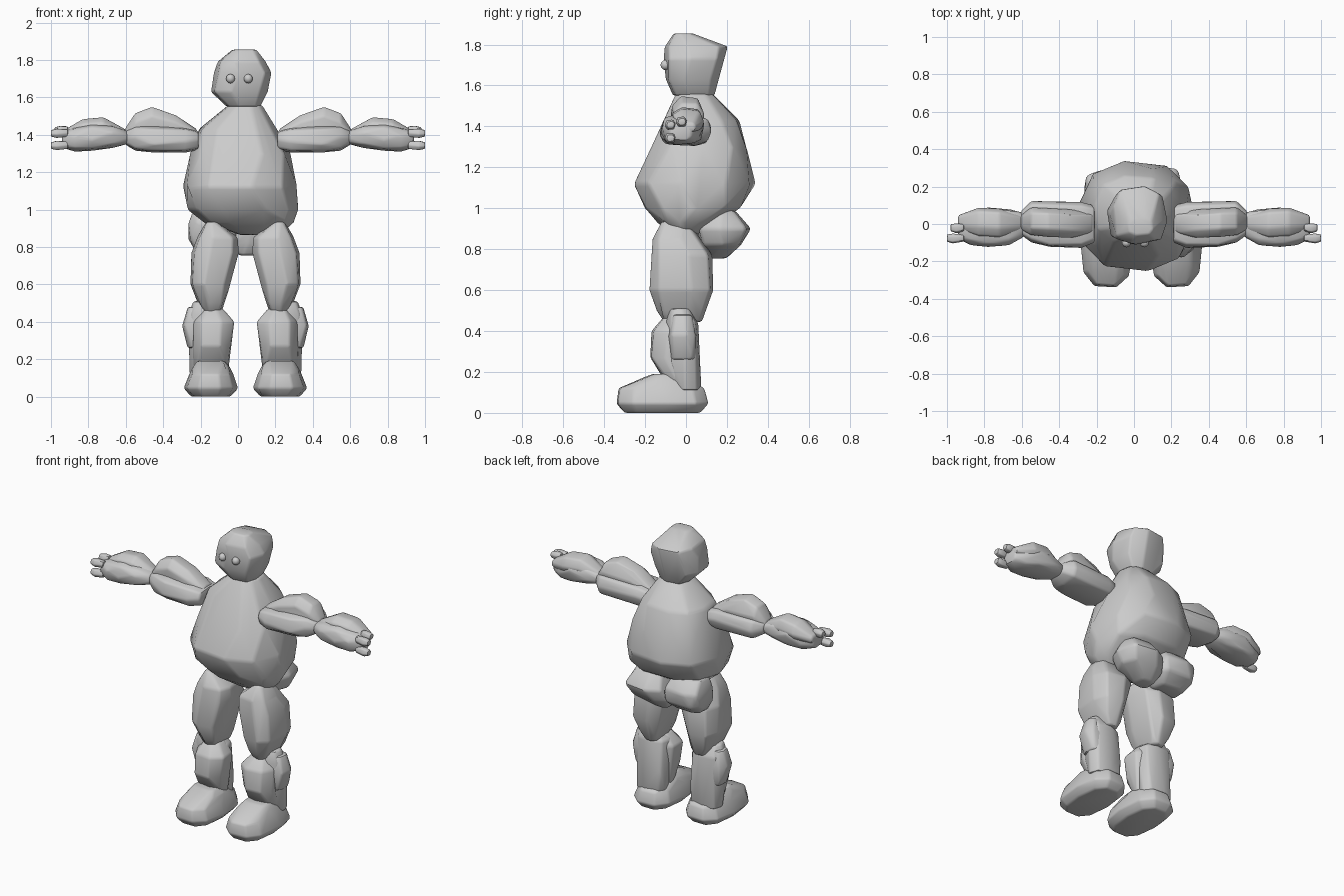
import bpy
import bmesh
import math
import random
from mathutils import Vector

default_cube = bpy.data.objects.get("Cube")
if default_cube:
    bpy.data.objects.remove(default_cube, do_unlink=True)

STONE = (0.6, 0.6, 0.6, 1)
stone = bpy.data.materials.new("grey stone")
stone.use_nodes = True
stone.diffuse_color = STONE
stone.node_tree.nodes["Principled BSDF"].inputs["Base Color"].default_value = STONE

LEG_CENTRE = 0.04


def squash(value, power):
    return math.copysign(abs(value) ** power, value)


def spread(values, low, high):
    """Stretch values so that they run exactly from low to high."""
    least, most = min(values), max(values)
    return [low + (high - low) * (v - least) / (most - least) for v in values]


def place(axis, along, first, second):
    """Turn a position along an axis plus a cross-section point into x, y, z."""
    if axis == "x":
        return Vector((along, first, second))
    return Vector((first, second, along))


def rock(name, axis, rings, sides=8, power=0.75, seed=1, flip=None, chamfer=0.012):
    """Chipped convex stone; each ring is position, min and max of both cross axes."""
    rng = random.Random(seed)
    bm = bmesh.new()
    for along, a_min, a_max, b_min, b_max in rings:
        turn = rng.uniform(-0.2, 0.2)
        angles = [math.tau * i / sides + turn for i in range(sides)]
        first = spread([squash(math.cos(t), power) for t in angles], a_min, a_max)
        second = spread([squash(math.sin(t), power) for t in angles], b_min, b_max)
        for a, b in zip(first, second):
            point = place(axis, along, a, b)
            if flip is not None:
                point.x = 2 * flip - point.x
            bm.verts.new(point)
    hull = bmesh.ops.convex_hull(bm, input=bm.verts[:])
    spare = {g for g in hull["geom_interior"] + hull["geom_unused"]
             if isinstance(g, bmesh.types.BMVert)}
    bmesh.ops.delete(bm, geom=list(spare), context="VERTS")
    bmesh.ops.dissolve_limit(bm, angle_limit=math.radians(9),
                             verts=bm.verts[:], edges=bm.edges[:])
    bmesh.ops.recalc_face_normals(bm, faces=bm.faces[:])
    crisp = [e for e in bm.edges if e.is_manifold and e.calc_face_angle() > 0.4]
    bmesh.ops.bevel(bm, geom=crisp, offset=chamfer, offset_type="OFFSET",
                    segments=2, profile=0.5, affect="EDGES", clamp_overlap=True)
    mesh = bpy.data.meshes.new(name)
    bm.to_mesh(mesh)
    bm.free()
    mesh.materials.append(stone)
    obj = bpy.data.objects.new(name, mesh)
    bpy.context.collection.objects.link(obj)
    bpy.ops.object.select_all(action="DESELECT")
    obj.select_set(True)
    bpy.context.view_layer.objects.active = obj
    bpy.ops.object.shade_smooth_by_angle(angle=math.radians(32))


def pair(name, axis, rings, centre, **options):
    """Build a stone on the left and its mirrored twin on the right."""
    rock("left_" + name, axis, rings, **options)
    rock("right_" + name, axis, rings, flip=centre, **options)


# Head, sloping down toward the back
rock("head", "z", [
    (1.55, -.06, .12, -.065, .14),
    (1.63, -.145, .16, -.1, .16),
    (1.73, -.13, .18, -.11, .185),
    (1.79, -.11, .15, -.105, .205),
    (1.855, -.03, .1, -.06, .03)], power=.65, seed=4, chamfer=0.015)

# Eyes
for side, x in (("right", -.04), ("left", .055)):
    bpy.ops.mesh.primitive_uv_sphere_add(segments=10, ring_count=6, radius=.025,
                                         location=(x, -.1, 1.7))
    eye = bpy.context.object
    eye.name = side + "_eye"
    eye.data.materials.append(stone)
    bpy.ops.object.shade_smooth()

# Body boulder
rock("torso", "z", [
    (1.56, -.05, .13, -.05, .13),
    (1.43, -.21, .21, -.115, .26),
    (1.3, -.255, .28, -.175, .295),
    (1.12, -.295, .315, -.255, .34),
    (1, -.27, .325, -.2, .265),
    (.93, -.18, .3, -.14, .13),
    (.865, .01, .23, -.06, .05)], sides=10, power=.82, seed=7, chamfer=0.015)

# Rump stones
rock("left_rump", "z", [
    (.755, 0, .1, .1, .2),
    (.82, -.03, .24, .07, .27),
    (.9, -.01, .27, .05, .32),
    (.99, .03, .22, .08, .24)], sides=7, power=.65, seed=3, chamfer=0.015)
rock("right_rump", "z", [
    (.78, -.23, -.05, .08, .2),
    (.84, -.265, 0, .05, .27),
    (.93, -.265, -.01, .05, .29),
    (1, -.24, -.04, .08, .22)], sides=7, power=.5, seed=8, chamfer=0.015)

# Thighs
pair("thigh", "z", [
    (.935, .19, .25, -.12, .01),
    (.85, .08, .3, -.165, .07),
    (.77, .075, .33, -.175, .13),
    (.6, .12, .335, -.18, .135),
    (.5, .145, .295, -.145, .105),
    (.445, .17, .26, -.11, .08)], LEG_CENTRE, power=.65, seed=5)

# Lower legs: calf, knee stone and outer stone
pair("calf", "z", [
    (.51, .22, .32, -.08, .02),
    (.44, .13, .35, -.1, .06),
    (.25, .12, .345, -.1, .075),
    (.11, .13, .34, -.06, .075)], LEG_CENTRE, power=.8, seed=6)
pair("knee", "z", [
    (.47, .16, .27, -.11, 0),
    (.4, .1, .32, -.17, .03),
    (.27, .12, .32, -.175, .02),
    (.15, .13, .32, -.1, 0)], LEG_CENTRE, sides=7, power=.85, seed=9)
pair("outer_knee", "z", [
    (.48, .26, .35, -.07, .03),
    (.38, .24, .38, -.09, .05),
    (.26, .26, .35, -.07, .05)], LEG_CENTRE, sides=7, seed=2)

# Feet: wide at the sole, sloping in to the instep
pair("foot", "z", [
    (0, .12, .33, -.3, .07),
    (.045, .08, .37, -.34, .11),
    (.12, .105, .34, -.33, .09),
    (.16, .125, .32, -.25, .03),
    (.19, .15, .3, -.17, -.05)], LEG_CENTRE, sides=10, power=.75, seed=12)

# Upper arms: broad flat underside with a narrower muscle stone on top
pair("upper_arm", "x", [
    (.21, -.1, .1, 1.32, 1.42),
    (.28, -.13, .12, 1.305, 1.44),
    (.45, -.125, .12, 1.305, 1.45),
    (.55, -.1, .125, 1.315, 1.45),
    (.605, -.06, .07, 1.35, 1.42)], 0, power=.55, seed=11)
pair("arm_muscle", "x", [
    (.22, -.05, .06, 1.36, 1.43),
    (.34, -.075, .08, 1.35, 1.51),
    (.46, -.07, .085, 1.35, 1.55),
    (.55, -.06, .09, 1.35, 1.515),
    (.605, -.03, .05, 1.37, 1.43)], 0, sides=7, seed=14)

# Forearms with a ridge stone
pair("forearm", "x", [
    (.59, -.07, .06, 1.35, 1.42),
    (.67, -.115, .08, 1.33, 1.45),
    (.78, -.125, .09, 1.315, 1.46),
    (.87, -.115, .07, 1.31, 1.44),
    (.94, -.08, .03, 1.33, 1.42)], 0, power=.65, seed=15)
pair("forearm_ridge", "x", [
    (.6, -.04, .05, 1.36, 1.43),
    (.72, -.07, .085, 1.36, 1.495),
    (.83, -.065, .09, 1.36, 1.485),
    (.94, -.03, .05, 1.37, 1.42)], 0, sides=7, seed=16)

# Fingers: two above and a thumb below
for name, y, z, tip in (("rear_finger", -.02, 1.425, .98),
                        ("front_finger", -.075, 1.41, 1),
                        ("thumb", -.075, 1.345, 1)):
    pair(name, "x", [
        (.91, y - .02, y + .02, z - .02, z + .02),
        (tip - .03, y - .03, y + .025, z - .027, z + .023),
        (tip, y - .02, y + .02, z - .02, z + .015)],
        0, sides=6, seed=17, chamfer=0.005)
